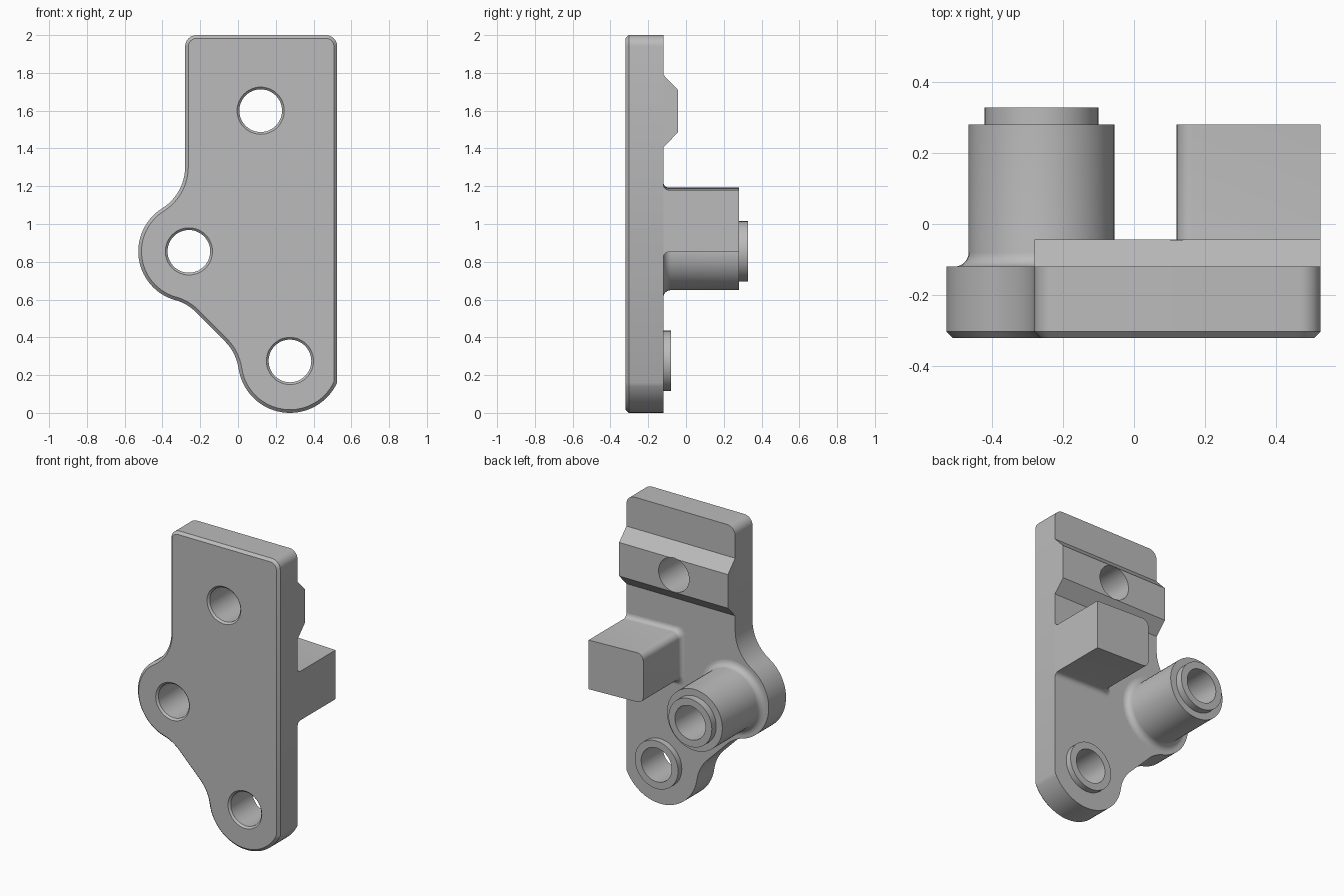
import bpy, bmesh
from math import cos, sin, radians, pi

cube = bpy.data.objects.get("Cube")
if cube:
    bpy.data.objects.remove(cube, do_unlink=True)

grey = bpy.data.materials.new("plain_grey")
grey.use_nodes = True
COLOR = (0.5, 0.5, 0.5, 1)
grey.diffuse_color = COLOR
grey.node_tree.nodes["Principled BSDF"].inputs["Base Color"].default_value = COLOR

FRONT, BACK, END = -0.32, -0.12, 0.28    # plate faces and boss end along y
RIGHT = 0.525
CHAMFER = 0.017
HOLE = 0.113
TOP_HOLE, SIDE_HOLE, LOW_HOLE = (0.12, 1.6), (-0.26, 0.855), (0.275, 0.275)


def arc(c, r, a0, a1, n=12):
    """Points (x, z) on an arc, angles in degrees."""
    angles = [radians(a0 + (a1 - a0) * i / n) for i in range(n + 1)]
    return [(c[0] + r * cos(a), c[1] + r * sin(a)) for a in angles]


def loft(name, rings, front_chamfer=0):
    """Skin a list of (outline, y) rings and cap both ends."""
    bm = bmesh.new()
    loops = [[bm.verts.new((x, y, z)) for x, z in pts] for pts, y in rings]
    n = len(loops[0])
    for a, b in zip(loops, loops[1:]):
        for i in range(n):
            j = (i + 1) % n
            bm.faces.new((a[i], a[j], b[j], b[i]))
    first = bm.faces.new(loops[0])
    bm.faces.new(loops[-1][::-1])
    bmesh.ops.recalc_face_normals(bm, faces=bm.faces)
    if front_chamfer:
        bmesh.ops.inset_region(bm, faces=[first], thickness=front_chamfer,
                               depth=front_chamfer, use_even_offset=True)
    mesh = bpy.data.meshes.new(name)
    bm.to_mesh(mesh)
    bm.free()
    mesh.materials.append(grey)
    obj = bpy.data.objects.new(name, mesh)
    bpy.context.collection.objects.link(obj)
    return obj


def lathe(name, c, profile):
    """Round part along y from (radius, y) pairs."""
    return loft(name, [(arc(c, r, 0, 352.5, 47), y) for r, y in profile])


def flare(r, steps=6):
    """Root fillet as (outward offset, y) pairs, ending at zero offset."""
    return [(r * (1 - sin(t)), BACK + r * (1 - cos(t)))
            for t in (pi / 2 * i / steps for i in range(steps + 1))]


# Plate outline: bottom lobe, straight side, top corners, side lobe, waist
outline = (arc(LOW_HOLE, 0.275, 188.5, 335.4, 28)
           + arc((RIGHT - 0.06, 1.94), 0.06, 0, 90, 8)
           + arc((-0.22, 1.94), 0.06, 90, 180, 8)
           + arc((-0.54, 1.303), 0.26, 0, -58)
           + arc(SIDE_HOLE, 0.268, 122, 254, 28)[1:]
           + arc((-0.405, 0.348), 0.26, 74, 45, 8)[1:]
           + arc((-0.254, 0.196), 0.26, 45, 8.5, 8)[:-1])
plate = loft("mounting_plate", [(outline, FRONT + CHAMFER), (outline, BACK)], CHAMFER)

# Dovetail-like rail across the back
rail = loft("back_rail", [
    ([(-0.28, lo), (RIGHT, lo), (RIGHT, hi), (-0.28, hi)], y)
    for lo, hi, y in ((1.405, 1.79, BACK), (1.485, 1.71, -0.043))])


# Stop block with rounded inner corners and a root fillet
def block_section(o):
    left, low, high, r = 0.12 - o, 0.862 - o, 1.192 + o, 0.045
    return ([(RIGHT, 0.852 - o), (RIGHT, 1.18 + o)]
            + arc((left + r, high - r), r, 90, 180, 8)
            + arc((left + r, low + r), r, 180, 270, 8))


block = loft("stop_block", [(block_section(o), y) for o, y in flare(0.03)]
             + [(block_section(0), END)])

# Tall boss with root fillet and stepped tip, and the low ring
boss = lathe("side_boss", SIDE_HOLE,
             [(0.205 + o, y) for o, y in flare(0.04)]
             + [(0.205, END), (0.16, END), (0.16, 0.327)])
ring = lathe("low_ring", LOW_HOLE, [(0.16, BACK), (0.16, -0.08)])

# Drill the holes, countersunk at the front
cutters = {}
for label, c in (("top", TOP_HOLE), ("side", SIDE_HOLE), ("low", LOW_HOLE)):
    cutters[label] = lathe(label + "_drill", c, [
        (HOLE + 0.032, FRONT - 0.02), (HOLE, FRONT + 0.012), (HOLE, 0.5)])
    cutters[label].hide_render = True

drilling = ((plate, ("top", "side", "low")), (rail, ("top",)),
            (boss, ("side",)), (ring, ("low",)), (block, ()))
for obj, labels in drilling:
    bpy.ops.object.select_all(action="DESELECT")
    bpy.context.view_layer.objects.active = obj
    obj.select_set(True)
    for label in labels:
        mod = obj.modifiers.new(label, "BOOLEAN")
        mod.operation = "DIFFERENCE"
        mod.solver = "EXACT"
        mod.object = cutters[label]
        bpy.ops.object.modifier_apply(modifier=label)
    bpy.ops.object.shade_smooth_by_angle(angle=radians(30))

for cutter in cutters.values():
    bpy.data.objects.remove(cutter, do_unlink=True)
